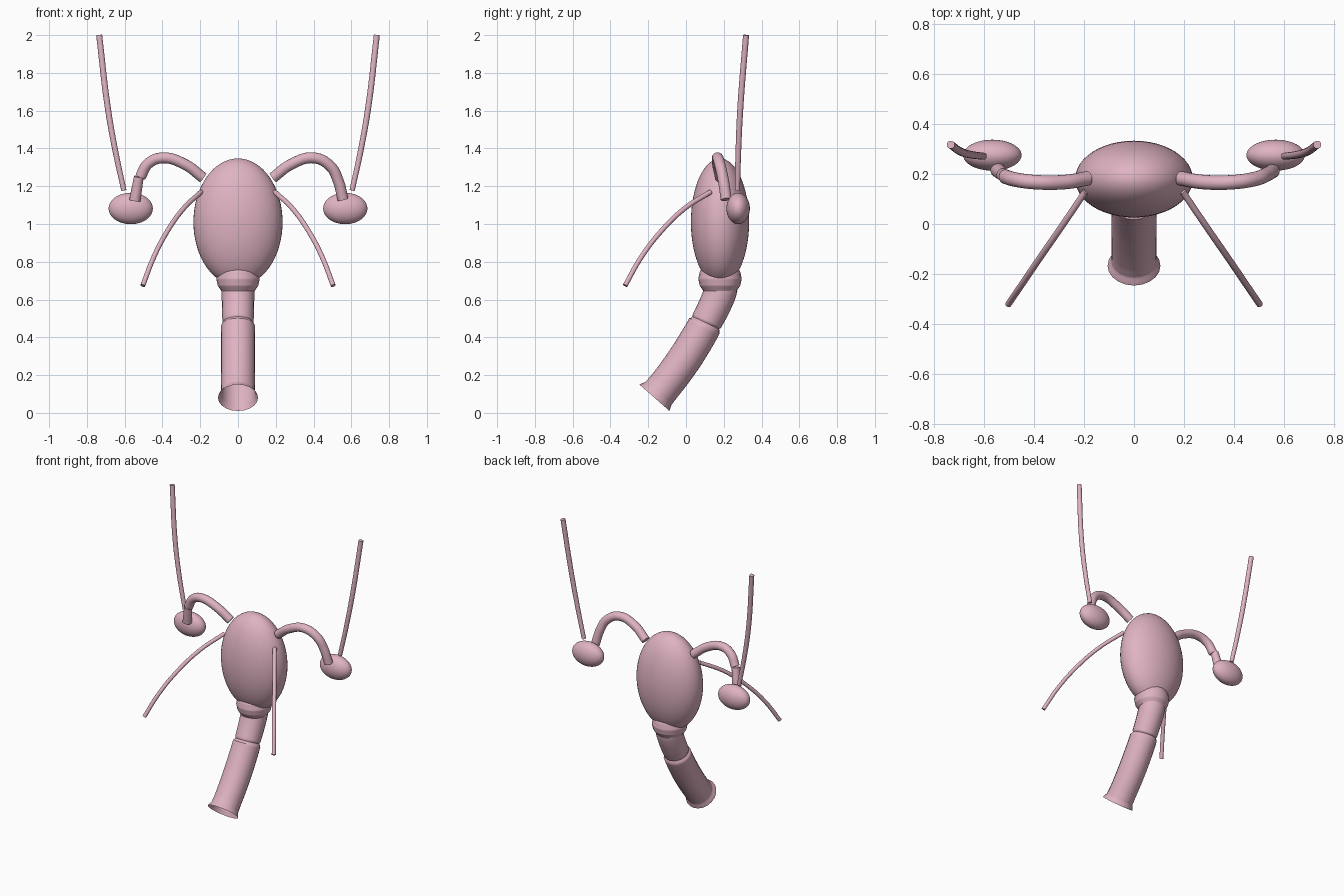
import bpy
import math

cube = bpy.data.objects.get("Cube")
if cube:
    bpy.data.objects.remove(cube, do_unlink=True)

pink = bpy.data.materials.new("soft_pink")
pink.use_nodes = True
COLOUR = (0.74, 0.45, 0.54, 1)
pink.diffuse_color = COLOUR
pink.node_tree.nodes["Principled BSDF"].inputs["Base Color"].default_value = COLOUR


def finish(obj, name):
    obj.name = name
    obj.data.materials.clear()
    obj.data.materials.append(pink)
    bpy.ops.object.select_all(action='DESELECT')
    obj.select_set(True)
    bpy.context.view_layer.objects.active = obj
    bpy.ops.object.shade_smooth_by_angle(angle=math.radians(40))
    return obj


def ellipsoid(name, centre, size):
    bpy.ops.mesh.primitive_uv_sphere_add(segments=48, ring_count=32, location=centre)
    obj = bpy.context.object
    obj.scale = size
    bpy.ops.object.transform_apply(location=False, rotation=False, scale=True)
    return finish(obj, name)


def tube(name, points, radii, caps=True, side=1):
    """Sweep a round section along a smooth path, mirrored by side."""
    curve = bpy.data.curves.new(name, 'CURVE')
    curve.dimensions = '3D'
    curve.bevel_depth = 1
    curve.bevel_resolution = 8
    curve.resolution_u = 10
    curve.use_fill_caps = caps
    spline = curve.splines.new('BEZIER')
    spline.bezier_points.add(len(points) - 1)
    for knot, (x, y, z), r in zip(spline.bezier_points, points, radii):
        knot.co = (x * side, y, z)
        knot.radius = r
        knot.handle_left_type = knot.handle_right_type = 'AUTO'
    obj = bpy.data.objects.new(name, curve)
    bpy.context.collection.objects.link(obj)
    bpy.ops.object.select_all(action='DESELECT')
    obj.select_set(True)
    bpy.context.view_layer.objects.active = obj
    bpy.ops.object.convert(target='MESH')
    return finish(bpy.context.object, name)


# Main body
ellipsoid("body", (0, 0.18, 1.01), (0.236, 0.154, 0.337))

# Rounded collar under the body
tube("collar",
     [(0, 0.18, 0.775), (0, 0.18, 0.745), (0, 0.18, 0.71), (0, 0.18, 0.675), (0, 0.18, 0.645)],
     [0.092, 0.108, 0.115, 0.108, 0.088])

# Neck bending forward
tube("neck",
     [(0, 0.187, 0.665), (0, 0.181, 0.64), (0, 0.143, 0.55), (0, 0.11, 0.485), (0, 0.102, 0.467)],
     [0.087, 0.087, 0.085, 0.083, 0.072])

# Lower canal with a flared open end
tube("lower_canal",
     [(0, 0.105, 0.477), (0, 0.097, 0.46), (0, 0.043, 0.366), (0, -0.022, 0.265),
      (0, -0.118, 0.137), (0, -0.146, 0.104), (0, -0.167, 0.08)],
     [0.078, 0.09, 0.091, 0.091, 0.09, 0.092, 0.106], caps=False)

# Paired parts
arch = [(0.185, 0.183, 1.245), (0.28, 0.168, 1.315), (0.40, 0.168, 1.35),
        (0.475, 0.178, 1.32), (0.517, 0.19, 1.25)]
for side, label in ((1, "left"), (-1, "right")):
    ellipsoid(label + "_oval", (0.568 * side, 0.276, 1.082), (0.117, 0.062, 0.083))
    if side == 1:
        path = arch[:3] + [(0.49, 0.182, 1.305), (0.53, 0.198, 1.23), (0.556, 0.213, 1.13)]
        tube(label + "_arched_tube", path, [0.029] * len(path))
    else:
        # This arch is split into a long piece and a short tip
        tube(label + "_arched_tube", arch, [0.029] * len(arch), side=side)
        tube(label + "_tube_tip", [(0.525, 0.197, 1.25), (0.546, 0.216, 1.125)],
             [0.026, 0.03], side=side)
    tube(label + "_tall_cord",
         [(0.604, 0.272, 1.178), (0.648, 0.277, 1.38), (0.69, 0.288, 1.62), (0.735, 0.318, 2.0)],
         [0.014, 0.015, 0.016, 0.016], side=side)
    tube(label + "_front_cord",
         [(0.195, 0.13, 1.17), (0.29, -0.01, 1.08), (0.38, -0.14, 0.952),
          (0.45, -0.243, 0.815), (0.504, -0.322, 0.674)],
         [0.013] * 5, side=side)
